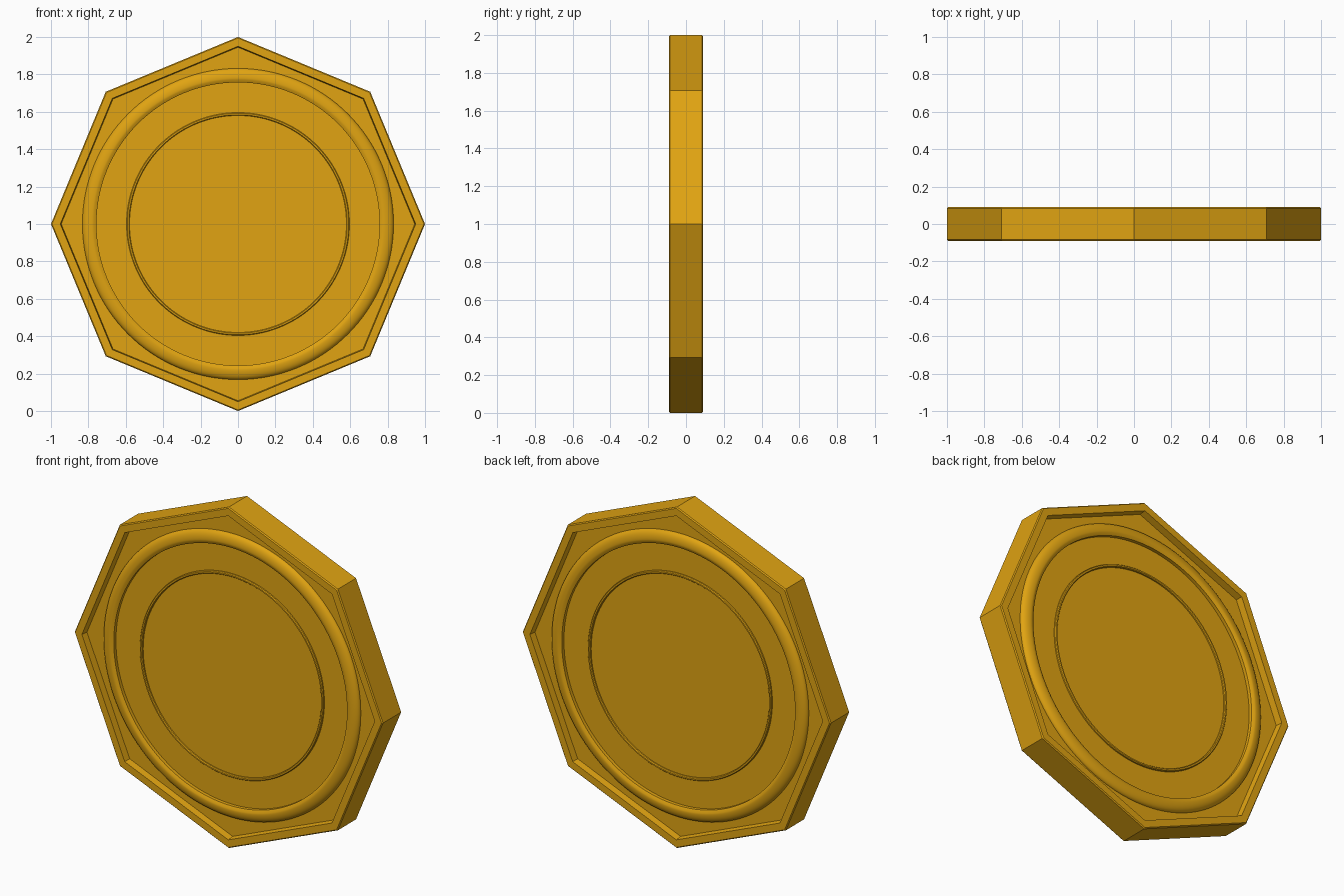
import bpy, bmesh
from math import sin, cos, pi, radians

if "Cube" in bpy.data.objects:
    bpy.data.objects.remove(bpy.data.objects["Cube"])

FLOOR = 0.05   # depth of the recessed faces
CENTER_Z = 1.0

gold = bpy.data.materials.new("gold")
gold.diffuse_color = (0.75, 0.37, 0.006, 1)
gold.use_nodes = True
gold.node_tree.nodes["Principled BSDF"].inputs["Base Color"].default_value = gold.diffuse_color


def lathe(name, profile, sides, closed, smooth):
    """Sweep (radius, depth) points round the y axis; open profiles get end caps."""
    bm = bmesh.new()
    rings = [[bm.verts.new((r * cos(2 * pi * i / sides), y,
                            CENTER_Z + r * sin(2 * pi * i / sides)))
              for i in range(sides)] for r, y in profile]
    pairs = list(zip(rings, rings[1:]))
    if closed:
        pairs.append((rings[-1], rings[0]))
    for a, b in pairs:
        for i in range(sides):
            j = (i + 1) % sides
            bm.faces.new((a[i], a[j], b[j], b[i]))
    if not closed:
        bm.faces.new(rings[0])
        bm.faces.new(rings[-1])
    bmesh.ops.recalc_face_normals(bm, faces=bm.faces)
    me = bpy.data.meshes.new(name)
    bm.to_mesh(me)
    bm.free()
    me.materials.append(gold)
    ob = bpy.data.objects.new(name, me)
    bpy.context.collection.objects.link(ob)
    if smooth:
        bpy.ops.object.select_all(action='DESELECT')
        ob.select_set(True)
        bpy.context.view_layer.objects.active = ob
        bpy.ops.object.shade_smooth_by_angle(angle=radians(35))
    return ob


# Octagonal body with a raised rim on both faces
half = [(0.945, FLOOR), (0.95, 0.09), (0.994, 0.09), (1.0, 0.084)]
lathe("coin_body", half + [(r, -y) for r, y in reversed(half)], 8, False, False)

# Raised ring: rounded outside, bevelled step inside
N = 10
ring = [(0.78 + 0.052 * cos(pi / 2 * k / N), FLOOR + 0.03 * sin(pi / 2 * k / N))
        for k in range(N + 1)]
ring += [(0.772, FLOOR + 0.029), (0.757, FLOOR + 0.02),
         (0.757, FLOOR - 0.01), (0.832, FLOOR - 0.01)]

# Fine inner ridge
ridge = [(0.596, FLOOR - 0.01), (0.596, FLOOR + 0.008), (0.592, FLOOR + 0.013),
         (0.584, FLOOR + 0.013), (0.58, FLOOR + 0.008), (0.58, FLOOR - 0.01)]

for side, s in (("front", -1), ("back", 1)):
    lathe(side + "_raised_ring", [(r, s * y) for r, y in ring], 128, True, True)
    lathe(side + "_inner_ridge", [(r, s * y) for r, y in ridge], 128, True, True)
